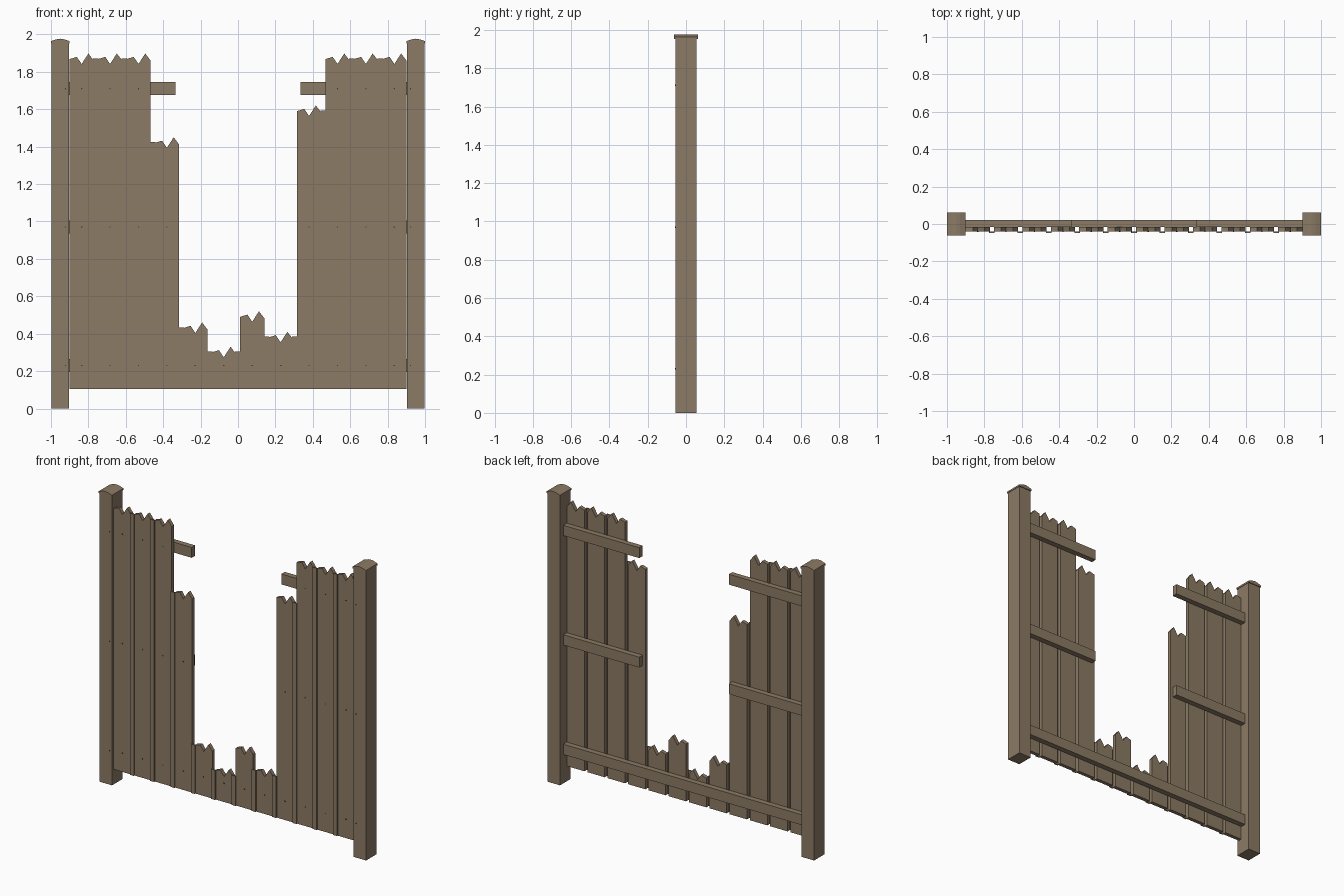
import bpy, bmesh, math
from mathutils import Matrix

if "Cube" in bpy.data.objects:
    bpy.data.objects.remove(bpy.data.objects["Cube"])


def material(name, rgb):
    m = bpy.data.materials.new(name)
    m.diffuse_color = (*rgb, 1)
    m.use_nodes = True
    m.node_tree.nodes["Principled BSDF"].inputs["Base Color"].default_value = m.diffuse_color
    return m


WOOD = material("weathered_wood", (0.26, 0.196, 0.128))
IRON = material("dark_iron", (0.05, 0.045, 0.04))


def finish(name, bm, mat):
    bmesh.ops.recalc_face_normals(bm, faces=bm.faces)
    me = bpy.data.meshes.new(name)
    bm.to_mesh(me)
    bm.free()
    me.materials.append(mat)
    ob = bpy.data.objects.new(name, me)
    bpy.context.collection.objects.link(ob)
    return ob


def prism(name, profile, y0, y1, mat=WOOD):
    """Extrude an (x, z) outline from y0 to y1."""
    bm = bmesh.new()
    face = bm.faces.new([bm.verts.new((x, y0, z)) for x, z in profile])
    ext = bmesh.ops.extrude_face_region(bm, geom=[face])
    for v in ext["geom"]:
        if isinstance(v, bmesh.types.BMVert):
            v.co.y = y1
    return finish(name, bm, mat)


def box(name, x0, x1, y0, y1, z0, z1):
    return prism(name, [(x0, z0), (x1, z0), (x1, z1), (x0, z1)], y0, y1)


PITCH, GAP, BOTTOM = 0.152, 0.022, 0.103
RAIL_Z = (0.23, 0.97, 1.71)
FULL = 1.868
HEIGHTS = [FULL, FULL, FULL, 1.42, 0.43, 0.30, 0.49, 0.38, 1.59, FULL, FULL, FULL]
# jagged broken top, relative to plank centre and height
TEETH = [(0.065, -0.008), (0.036, 0.03), (0.0, -0.026), (-0.026, 0.012), (-0.065, 0.0)]
nails = []

# Posts with shallow peaked caps
for side, s in (("left", -1), ("right", 1)):
    c = s * 0.95
    box(side + "_post", c - 0.047, c + 0.047, -0.056, 0.056, 0, 1.958)
    prism(side + "_post_cap",
          [(c - 0.05, 1.952), (c + 0.05, 1.952), (c + 0.05, 1.964),
           (c + 0.02, 1.974), (c, 1.977), (c - 0.02, 1.974), (c - 0.05, 1.964)],
          -0.062, 0.062)
    nails += [(s * 0.922, -0.056, z) for z in RAIL_Z]
    # Snapped middle and upper rails
    for label, z in (("middle", RAIL_Z[1]), ("upper", RAIL_Z[2])):
        x0, x1 = sorted((s * 0.335, s * 0.91))
        box(f"{side}_{label}_rail", x0, x1, -0.016, 0.021, z - 0.035, z + 0.035)

# Unbroken lower rail
box("lower_rail", -0.91, 0.91, -0.016, 0.021, RAIL_Z[0] - 0.035, RAIL_Z[0] + 0.035)

# Planks with jagged tops
for i, h in enumerate(HEIGHTS):
    c = (i - 5.5) * PITCH
    half = (PITCH - GAP) / 2
    outline = [(c - half, BOTTOM), (c + half, BOTTOM)]
    outline += [(c + x, h + z) for x, z in TEETH]
    prism(f"plank_{i + 1}", outline, -0.041, -0.016)
    nails += [(c, -0.041, z) for z in RAIL_Z if z < h - 0.04]

# Thin battens covering the gaps, as tall as the shorter neighbour
for i in range(len(HEIGHTS) - 1):
    c = (i - 5) * PITCH
    top = min(HEIGHTS[i], HEIGHTS[i + 1]) + 0.004
    box(f"batten_{i + 1}", c - 0.015, c + 0.015, -0.049, -0.041, BOTTOM, top)

# Nail heads
bm = bmesh.new()
for x, y, z in nails:
    m = Matrix.Translation((x, y, z)) @ Matrix.Rotation(math.pi / 2, 4, 'X')
    bmesh.ops.create_cone(bm, cap_ends=True, segments=6, radius1=0.004,
                          radius2=0.004, depth=0.005, matrix=m)
finish("nail_heads", bm, IRON)
